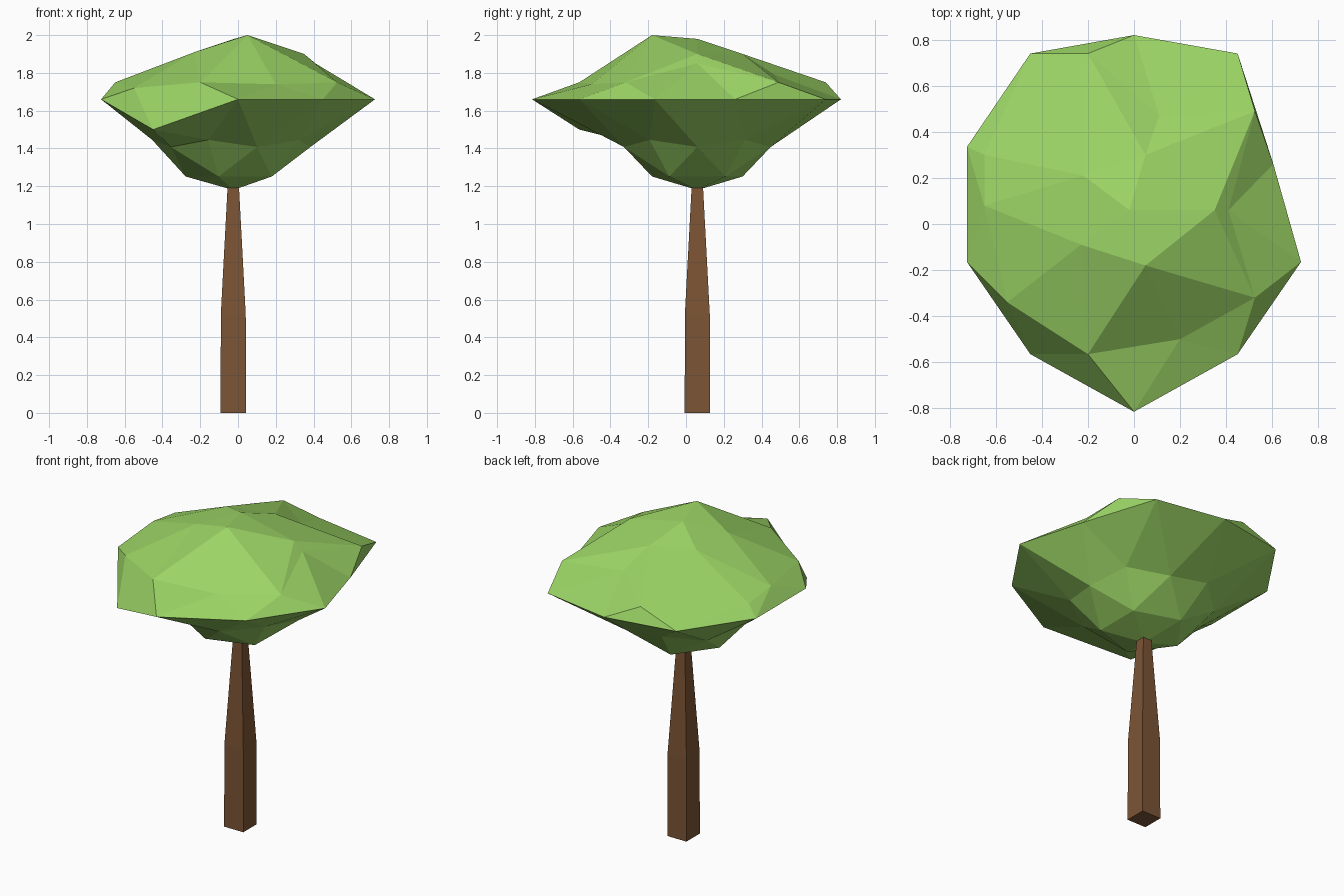
import bpy, bmesh
from math import cos, sin, radians
from mathutils import Vector

if "Cube" in bpy.data.objects:
    bpy.data.objects.remove(bpy.data.objects["Cube"])

CENTRE = Vector((-0.025, 0.06, 1.66))


def finish(name, bm, colour):
    bmesh.ops.recalc_face_normals(bm, faces=bm.faces[:])
    mesh = bpy.data.meshes.new(name)
    bm.to_mesh(mesh)
    bm.free()
    mat = bpy.data.materials.new(name + "_colour")
    mat.diffuse_color = colour
    mat.use_nodes = True
    mat.node_tree.nodes["Principled BSDF"].inputs["Base Color"].default_value = mat.diffuse_color
    mesh.materials.append(mat)
    obj = bpy.data.objects.new(name, mesh)
    bpy.context.collection.objects.link(obj)
    return obj


# trunk: square post that tapers above a straight base
bm = bmesh.new()
previous = None
for z, h in ((0, 0.067), (0.52, 0.066), (1.2, 0.03)):
    ring = [bm.verts.new((CENTRE.x + h * sx, CENTRE.y + h * sy, z))
            for sx, sy in ((-1, -1), (1, -1), (1, 1), (-1, 1))]
    if previous:
        for i in range(4):
            j = (i + 1) % 4
            bm.faces.new((previous[i], previous[j], ring[j], ring[i]))
    else:
        bm.faces.new(ring[::-1])
    previous = ring
bm.faces.new(previous)
finish("trunk", bm, (0.2, 0.09, 0.035, 1))

# canopy: low-poly sphere, rim pulled outwards and crown pushed down by ring
# each ring: height on the unit sphere, first angle, angle step, new positions
RINGS = [
    (1.0, 0, 0, [(-0.02, 0.06, 1.98)]),
    (0.851, -72, 72, [(0.05, -0.18, 2.0), (0.35, 0.06, 1.9), (0.05, 0.3, 1.9),
                      (-0.22, 0.21, 1.91), (-0.23, -0.09, 1.91)]),
    (0.526, -36, 72, [(0.525, -0.32, 1.75), (0.525, 0.49, 1.75), (-0.2, 0.74, 1.75),
                      (-0.65, 0.08, 1.75), (-0.2, -0.565, 1.75)]),
    (0.447, -72, 72, [(0.2, -0.5, 1.74), (0.41, 0.06, 1.85), (0.11, 0.47, 1.79),
                      (-0.65, 0.3, 1.72), (-0.55, -0.34, 1.72)]),
    (0.0, -90, 36, [(0, -0.815, 1.66), (0.45, -0.565, 1.66), (0.725, -0.165, 1.66),
                    (0.605, 0.26, 1.66), (0.45, 0.74, 1.66), (0, 0.82, 1.66),
                    (-0.45, 0.74, 1.66), (-0.725, 0.335, 1.66),
                    (-0.725, -0.165, 1.66), (-0.45, -0.565, 1.5)]),
]
bm = bmesh.new()
bmesh.ops.create_icosphere(bm, subdivisions=2, radius=1)
unit = {v: v.co.copy() for v in bm.verts}
for v in bm.verts:
    v.co = CENTRE + unit[v] * 0.48
for height, start, step, points in RINGS:
    r = max(0, 1 - height ** 2) ** 0.5
    for i, p in enumerate(points):
        a = radians(start + step * i)
        d = Vector((r * cos(a), r * sin(a), height))
        nearest = min(unit, key=lambda v: (unit[v] - d).length)
        nearest.co = p
finish("canopy", bm, (0.33, 0.66, 0.13, 1))
